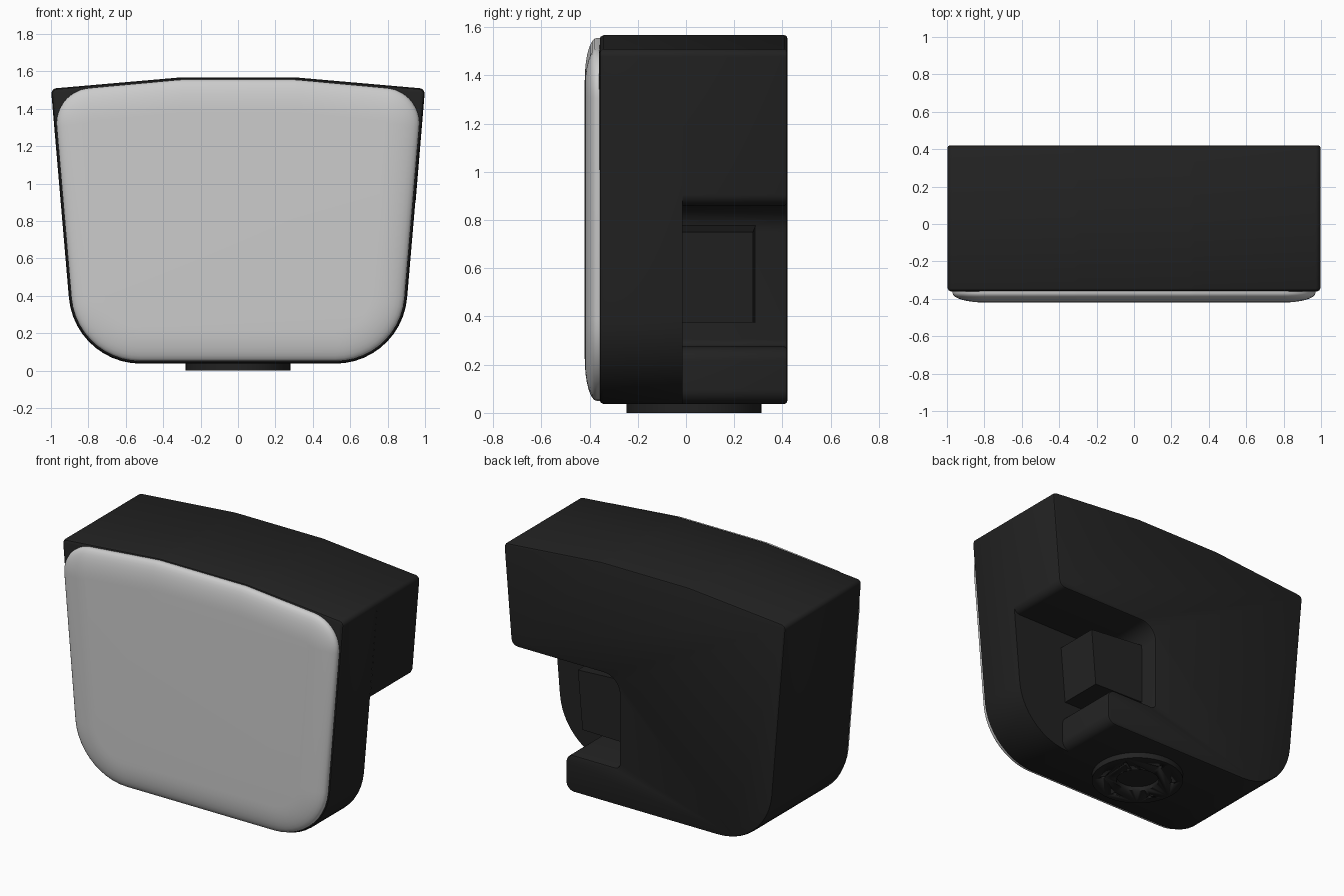
import bpy, bmesh, math
from mathutils import Vector, Matrix

if "Cube" in bpy.data.objects:
    bpy.data.objects.remove(bpy.data.objects["Cube"])


def rounded(corners, inset=0.0):
    """Counter-clockwise (x, z, radius) corners -> filleted outline, offset inward."""
    out = []
    n = len(corners)
    for i, (x, z, r) in enumerate(corners):
        p = Vector((x, 0, z))
        a = Vector((corners[i - 1][0], 0, corners[i - 1][1]))
        b = Vector((corners[(i + 1) % n][0], 0, corners[(i + 1) % n][1]))
        u, v = (a - p).normalized(), (b - p).normalized()
        half = u.angle(v) / 2
        sign = 1 if (p.x - a.x) * (b.z - p.z) - (p.z - a.z) * (b.x - p.x) > 0 else -1
        c = p + (u + v).normalized() * (r / math.sin(half))
        d0 = (p + u * (r / math.tan(half)) - c).normalized()
        d1 = (p + v * (r / math.tan(half)) - c).normalized()
        steps = max(2, round(d0.angle(d1) / math.radians(8)))
        out += [c + d0.slerp(d1, k / steps) * (r - sign * inset) for k in range(steps + 1)]
    return out


def finish(bm, name, mat=None, smooth=30):
    bmesh.ops.recalc_face_normals(bm, faces=bm.faces)
    me = bpy.data.meshes.new(name)
    bm.to_mesh(me)
    bm.free()
    ob = bpy.data.objects.new(name, me)
    bpy.context.collection.objects.link(ob)
    if mat:
        me.materials.append(mat)
    if smooth:
        bpy.ops.object.select_all(action='DESELECT')
        ob.select_set(True)
        bpy.context.view_layer.objects.active = ob
        bpy.ops.object.shade_smooth_by_angle(angle=math.radians(smooth))
    return ob


def loft(name, corners, rings, mat=None, cap_front=True):
    """Skin outline copies along y; rings are (y, inset) pairs."""
    bm = bmesh.new()
    loops = [[bm.verts.new((p.x, y, p.z)) for p in rounded(corners, d)] for y, d in rings]
    for l0, l1 in zip(loops, loops[1:]):
        for i in range(len(l0)):
            bm.faces.new((l0[i - 1], l0[i], l1[i], l1[i - 1]))
    if cap_front:
        bm.faces.new(loops[0])
    bm.faces.new(loops[-1])
    return finish(bm, name, mat)


def mirrored(right):
    return right + [(-x, z, r) for x, z, r in reversed(right)]


black = bpy.data.materials.new("black_plastic")
black.diffuse_color = (0.016, 0.016, 0.016, 1)
black.use_nodes = True
black.node_tree.nodes["Principled BSDF"].inputs["Base Color"].default_value = black.diffuse_color

# Housing: full outline in front, notched outline behind
left = [(-0.31, 1.567, 0.3), (-1.0, 1.507, 0.03), (-0.874, 0.037, 0.385)]
full = mirrored([(-x, z, r) for x, z, r in reversed(left)])
loft("housing_front", full, [(-0.36, 0.018), (-0.354, 0.006), (-0.342, 0), (-0.015, 0)], black)
notched = left + [
    (0.56, 0.037, 0.06), (0.56, 0.275, 0.06), (0.18, 0.275, 0.03),
    (0.18, 0.86, 0.11), (0.946, 0.86, 0.05),
    (1.0, 1.507, 0.03), (0.31, 1.567, 0.3)]
loft("housing_rear", notched, [(-0.015, 0), (0.408, 0), (0.417, 0.004), (0.42, 0.012)],
     black, cap_front=False)

# Domed front panel
panel = mirrored([(0.862, 0.05, 0.37), (0.985, 1.493, 0.19), (0.31, 1.555, 0.3)])
dome = [(-0.37 - 0.05 * math.sin(t), 0.175 * (1 - math.cos(t)))
        for t in [k * math.pi / 16 for k in range(9)]]
loft("front_panel", panel, [(-0.35, 0)] + dome, None)

# Tapered connector block inside the notch
bm = bmesh.new()
bmesh.ops.create_cube(bm, size=1)
for v in bm.verts:
    outer, back, up = v.co.x > 0, v.co.y > 0, v.co.z > 0
    x = (0.572 if up else 0.54) if outer else 0.15
    y = (0.278 if outer else 0.29) if back else -0.03
    z = (0.75 if outer else 0.78) if up else 0.375
    v.co = (x, y, z)
finish(bm, "connector_block", black, 0)

# Round mounting foot with centre recess and a ring of screw holes
bm = bmesh.new()
bmesh.ops.create_cone(bm, cap_ends=True, segments=64, radius1=0.28, radius2=0.28,
                      depth=0.05, matrix=Matrix.Translation((0, 0.033, 0.025)))
foot = finish(bm, "mounting_foot", black)
holes = [(0, 0.033, 0.13, 48)]
for k in range(6):
    a = k * math.pi / 3 + math.pi / 6
    holes.append((0.215 * math.cos(a), 0.033 + 0.215 * math.sin(a), 0.013, 16))
bm = bmesh.new()
for x, y, r, seg in holes:
    bmesh.ops.create_cone(bm, cap_ends=True, segments=seg, radius1=r, radius2=r,
                          depth=0.06, matrix=Matrix.Translation((x, y, 0)))
cutter = finish(bm, "foot_hole_cutter", black)
cutter.hide_render = True
cutter.hide_viewport = True
cut = foot.modifiers.new("holes", 'BOOLEAN')
cut.operation = 'DIFFERENCE'
cut.solver = 'EXACT'
cut.object = cutter
